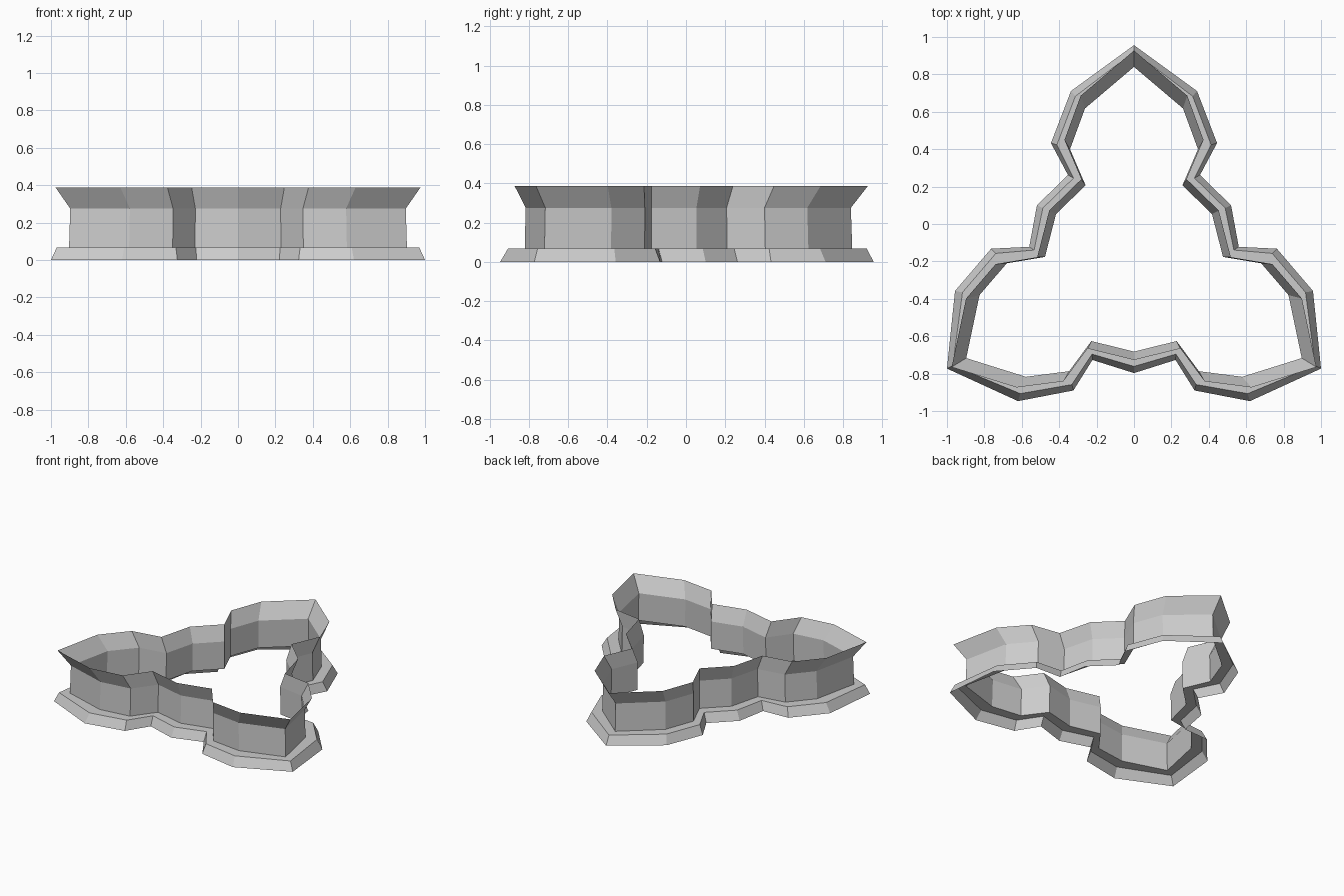
import bpy, bmesh
from mathutils import Vector

cube = bpy.data.objects.get("Cube")
if cube:
    bpy.data.objects.remove(cube)

# Half outlines from the back tip round to the front centre: cutting wall and foot
WALL = [(0, .84), (.262, .618), (.342, .4), (.259, .207), (.417, .053),
        (.476, -.176), (.68, -.21), (.826, -.38), (.897, -.717),
        (.578, -.817), (.347, -.787), (.228, -.626), (0, -.682)]
FOOT = [(0, .956), (.337, .711), (.444, .433), (.353, .262), (.519, .1),
        (.56, -.122), (.764, -.132), (.957, -.358), (1, -.773),
        (.62, -.947), (.324, -.89), (.222, -.727), (0, -.797)]
CENTRE = Vector((0, -.165))


def mirrored(half):
    """Closed outline from a half outline that starts and ends on x = 0."""
    return [Vector(p) for p in half] + [Vector((-x, y)) for x, y in half[-2:0:-1]]


def scaled(outline, factor):
    return [CENTRE + (p - CENTRE) * factor for p in outline]


def blended(a, b, t):
    return [p.lerp(q, t) for p, q in zip(a, b)]


def loft(name, levels, material):
    """Skin of flat quads through closed outlines at given heights."""
    bm = bmesh.new()
    rings = [[bm.verts.new((p.x, p.y, z)) for p in outline] for outline, z in levels]
    for low, high in zip(rings, rings[1:]):
        n = len(low)
        for i in range(n):
            j = (i + 1) % n
            bm.faces.new((low[j], low[i], high[i], high[j]))
    mesh = bpy.data.meshes.new(name)
    bm.to_mesh(mesh)
    bm.free()
    mesh.materials.append(material)
    obj = bpy.data.objects.new(name, mesh)
    bpy.context.collection.objects.link(obj)
    return obj


grey = bpy.data.materials.new("light_grey")
grey.use_nodes = True
colour = (.6, .6, .6, 1)
grey.diffuse_color = colour
grey.node_tree.nodes["Principled BSDF"].inputs["Base Color"].default_value = colour

wall, foot = mirrored(WALL), mirrored(FOOT)
wall_base = scaled(wall, 1.007)
foot_top = blended(wall_base, foot, .68)

# Thin open shell: sloped skirt, flat ledge, upright wall and flared rim
loft("cutter_shell", [(foot, 0), (foot_top, .067), (wall_base, .067),
                      (wall, .275), (scaled(wall, 1.087), .387)], grey)
